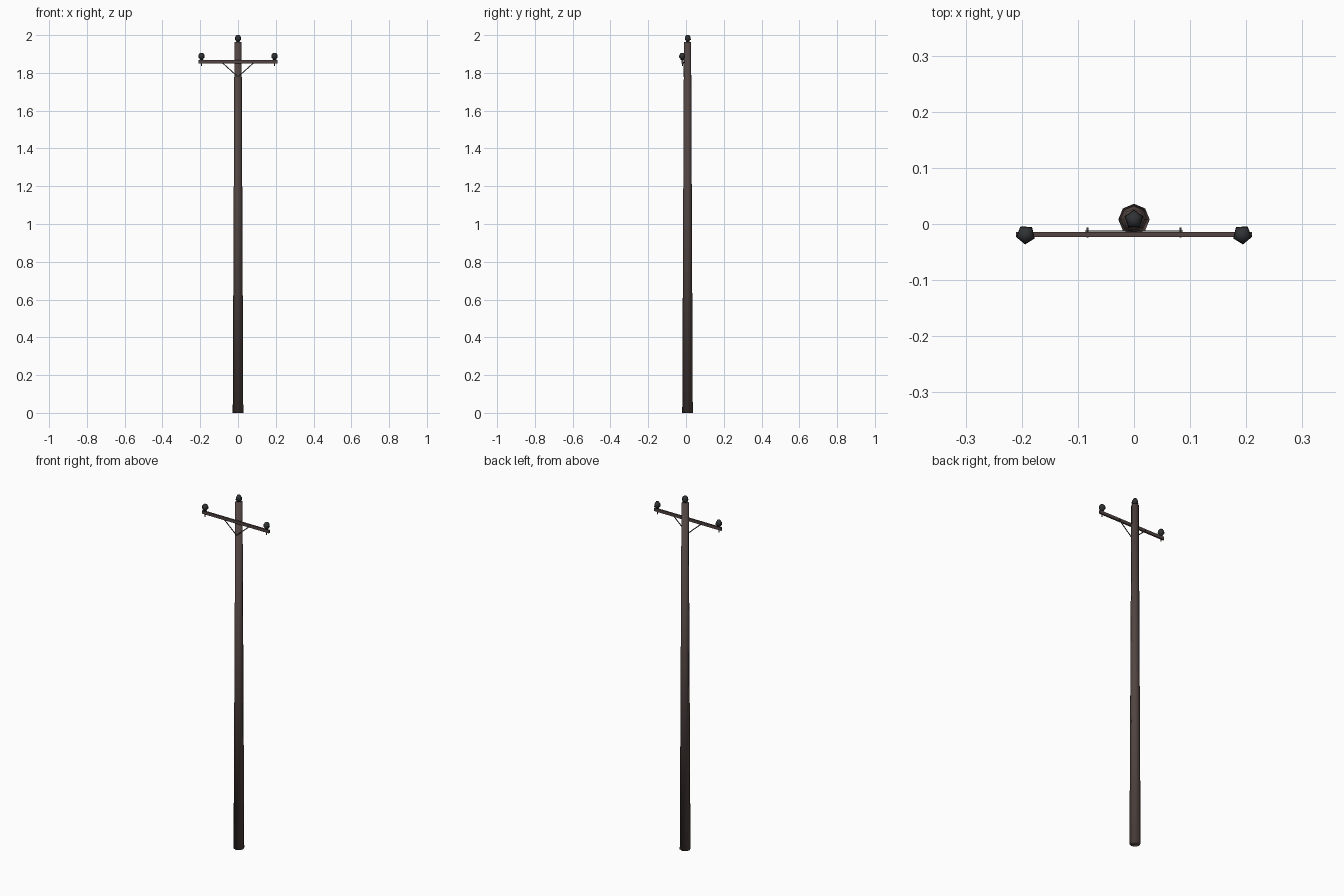
import bpy, bmesh, math
from mathutils import Vector

if "Cube" in bpy.data.objects:
    bpy.data.objects.remove(bpy.data.objects["Cube"])


def material(name, rgb):
    m = bpy.data.materials.new(name)
    m.diffuse_color = (*rgb, 1)
    m.use_nodes = True
    m.node_tree.nodes["Principled BSDF"].inputs["Base Color"].default_value = m.diffuse_color
    return m


WOOD = material("brown wood", (0.085, 0.060, 0.054))
DARK = material("dark insulator", (0.030, 0.032, 0.034))
STEEL = material("dark steel", (0.045, 0.042, 0.042))


def finish(bm, name, mat, smooth):
    bmesh.ops.recalc_face_normals(bm, faces=bm.faces)
    me = bpy.data.meshes.new(name)
    bm.to_mesh(me)
    bm.free()
    me.materials.append(mat)
    for p in me.polygons:
        p.use_smooth = smooth
    ob = bpy.data.objects.new(name, me)
    bpy.context.collection.objects.link(ob)
    return ob


def lathe(name, x, y, profile, sides, start, mat, smooth=True):
    """Stack of polygon rings (radius, z), capped at both ends."""
    bm = bmesh.new()
    rings = []
    for r, z in profile:
        angles = [math.radians(start) + 2 * math.pi * i / sides for i in range(sides)]
        rings.append([bm.verts.new((x + r * math.cos(a), y + r * math.sin(a), z)) for a in angles])
    for lo, hi in zip(rings, rings[1:]):
        for i in range(sides):
            j = (i + 1) % sides
            bm.faces.new((lo[i], lo[j], hi[j], hi[i]))
    bm.faces.new(rings[0][::-1])
    bm.faces.new(rings[-1])
    return finish(bm, name, mat, smooth)


def bar(name, a, b, width, depth, mat):
    """Box running from a to b in the xz plane, depth along y."""
    a, b = Vector(a), Vector(b)
    d = (b - a).normalized()
    n = Vector((-d.z, 0, d.x)) * width / 2
    t = Vector((0, depth / 2, 0))
    bm = bmesh.new()
    ends = [[bm.verts.new(p + s) for s in (n + t, n - t, -n - t, -n + t)] for p in (a, b)]
    for i in range(4):
        j = (i + 1) % 4
        bm.faces.new((ends[0][i], ends[0][j], ends[1][j], ends[1][i]))
    bm.faces.new(ends[0])
    bm.faces.new(ends[1])
    return finish(bm, name, mat, False)


PY, AY = 0.008, -0.019   # pole and crossarm depth positions

# Tapered pole, smooth across its caps
lathe("pole", 0, PY, [(0.028, 0), (0.019, 1.963)], 8, 90, WOOD)

# Crossarm on the front of the pole
bar("crossarm", (-0.21, AY, 1.859), (0.21, AY, 1.859), 0.017, 0.009, WOOD)


def insulator(name, x, y, z, start):
    lathe(name, x, y, [(0.009, z), (0.011, z + 0.008), (0.0175, z + 0.012),
                       (0.0165, z + 0.026), (0.009, z + 0.037)], 5, start, DARK)


# Insulators: one on the pole top, one on each arm end
insulator("top_insulator", 0, PY, 1.963, 90)
for side, label in ((-1, "left"), (1, "right")):
    insulator(label + "_insulator", side * 0.193, AY, 1.869, 50 if side < 0 else 130)
    # Pin running through the arm below the insulator
    bar(label + "_pin", (side * 0.193, AY, 1.836), (side * 0.193, AY, 1.872), 0.004, 0.004, STEEL)
    # Diagonal brace and its bolt through the arm
    bar(label + "_brace", (side * 0.086, -0.0125, 1.856), (0, -0.0125, 1.779), 0.005, 0.002, STEEL)
    bar(label + "_brace_bolt", (side * 0.0845, -0.0155, 1.855), (side * 0.0815, -0.0155, 1.855),
        0.003, 0.018, STEEL)
